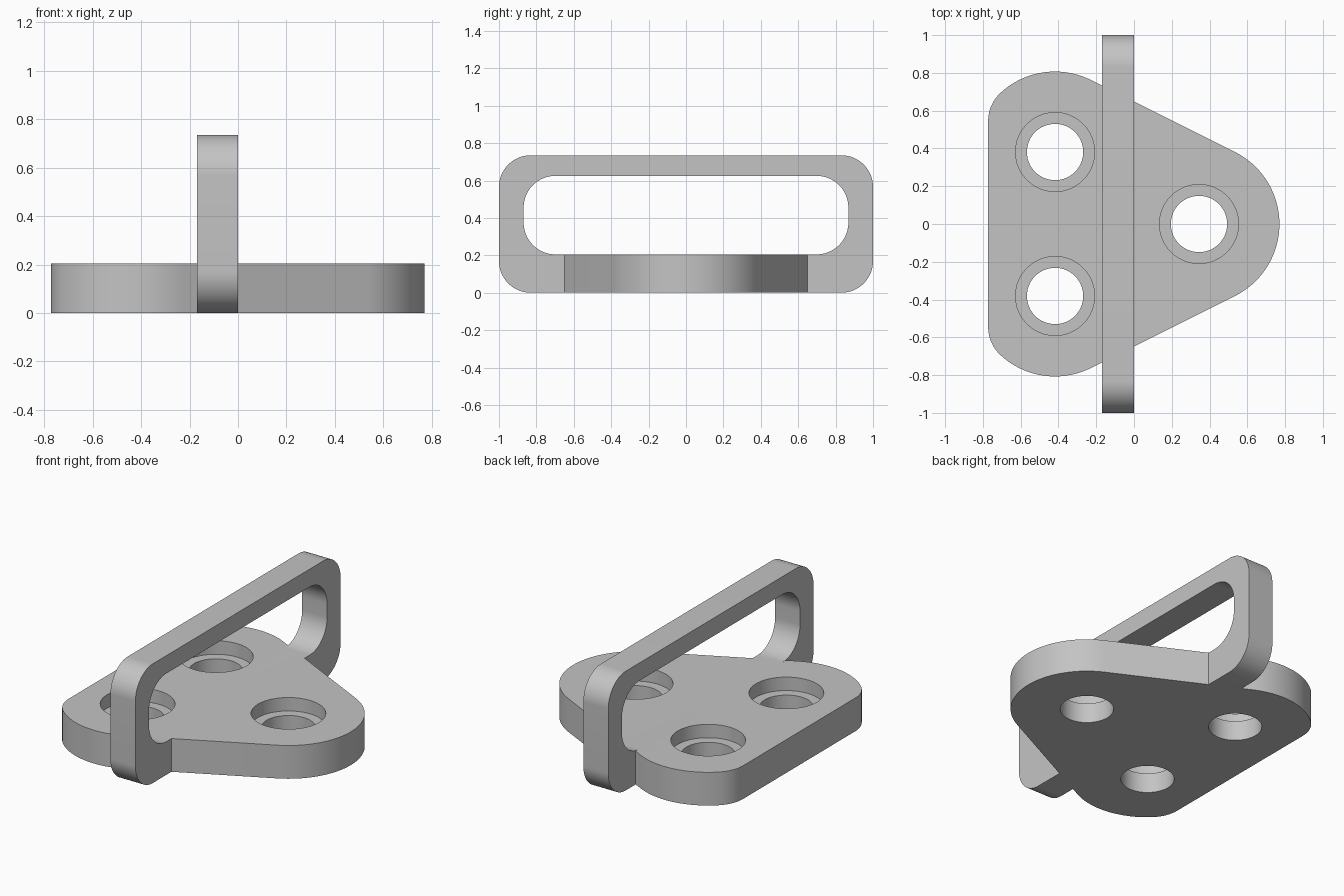
import bpy, bmesh
from math import sin, cos, radians, atan2, degrees, sqrt
from mathutils import Vector

if "Cube" in bpy.data.objects:
    bpy.data.objects.remove(bpy.data.objects["Cube"])

grey = bpy.data.materials.new("plain_grey")
grey.use_nodes = True
colour = (0.55, 0.55, 0.55, 1)
grey.diffuse_color = colour
grey.node_tree.nodes["Principled BSDF"].inputs["Base Color"].default_value = colour


def arc(cx, cy, r, start, end, steps=24):
    angles = [radians(start + (end - start) * i / steps) for i in range(steps + 1)]
    return [(cx + r * cos(a), cy + r * sin(a)) for a in angles]


def rounded_rect(half, low, high, r):
    return (arc(half - r, low + r, r, -90, 0) + arc(half - r, high - r, r, 0, 90)
            + arc(r - half, high - r, r, 90, 180) + arc(r - half, low + r, r, 180, 270))


def prism(name, points, depth):
    """Extrude a list of 3D points along a vector."""
    bm = bmesh.new()
    face = bm.faces.new([bm.verts.new(p) for p in points])
    out = bmesh.ops.extrude_face_region(bm, geom=[face], use_keep_orig=True)
    moved = [v for v in out["geom"] if isinstance(v, bmesh.types.BMVert)]
    bmesh.ops.translate(bm, verts=moved, vec=Vector(depth))
    bmesh.ops.recalc_face_normals(bm, faces=bm.faces)
    mesh = bpy.data.meshes.new(name)
    bm.to_mesh(mesh)
    bm.free()
    mesh.materials.append(grey)
    obj = bpy.data.objects.new(name, mesh)
    bpy.context.collection.objects.link(obj)
    return obj


def combine(target, tool, operation):
    mod = target.modifiers.new(operation.lower(), "BOOLEAN")
    mod.operation, mod.solver, mod.object = operation, "EXACT", tool
    bpy.ops.object.select_all(action="DESELECT")
    bpy.context.view_layer.objects.active = target
    target.select_set(True)
    bpy.ops.object.modifier_apply(modifier=mod.name)
    bpy.data.objects.remove(tool)


# Base plate: three equal lobes joined by tangents, with a filleted flat edge
thick, lobe, fillet, flat = 0.205, 0.426, 0.2, -0.772
nose, rear_x, rear_y = 0.344, -0.418, 0.381
holes = [(nose, 0), (rear_x, rear_y), (rear_x, -rear_y)]
tangent = degrees(atan2(nose - rear_x, rear_y))
dx = flat + fillet - rear_x
dy = sqrt((lobe - fillet) ** 2 - dx * dx)
turn = degrees(atan2(dy, dx))
upper = (arc(nose, 0, lobe, 0, tangent) + arc(rear_x, rear_y, lobe, tangent, turn, 32)
         + arc(flat + fillet, rear_y + dy, fillet, turn, 180, 12)[1:])
outline = upper + [(x, -y) for x, y in reversed(upper[1:])]
plate = prism("mounting_plate", [(x, y, 0) for x, y in outline], (0, 0, thick))

# Carrying loop: rounded frame standing across the plate
bar = -0.17
loop = prism("loop", [(bar, y, z) for y, z in rounded_rect(1, 0, 0.735, 0.17)], (-bar, 0, 0))
opening = prism("loop_opening",
                [(bar - 0.1, y, z) for y, z in rounded_rect(0.868, thick, 0.625, 0.17)],
                (0.4, 0, 0))
combine(loop, opening, "DIFFERENCE")
combine(plate, loop, "UNION")

# Counterbored screw holes
for x, y in holes:
    for radius, bottom in ((0.149, -0.1), (0.209, thick - 0.083)):
        circle = arc(x, y, radius, 0, 360, 64)[:-1]
        # The bore stays below the loop's top bar
        cutter = prism("hole_cutter", [(px, py, bottom) for px, py in circle],
                       (0, 0, 0.3 - bottom))
        combine(plate, cutter, "DIFFERENCE")

plate.name = "plate_with_loop"
bpy.ops.object.select_all(action="DESELECT")
plate.select_set(True)
bpy.context.view_layer.objects.active = plate
bpy.ops.object.shade_smooth_by_angle(angle=radians(30))
